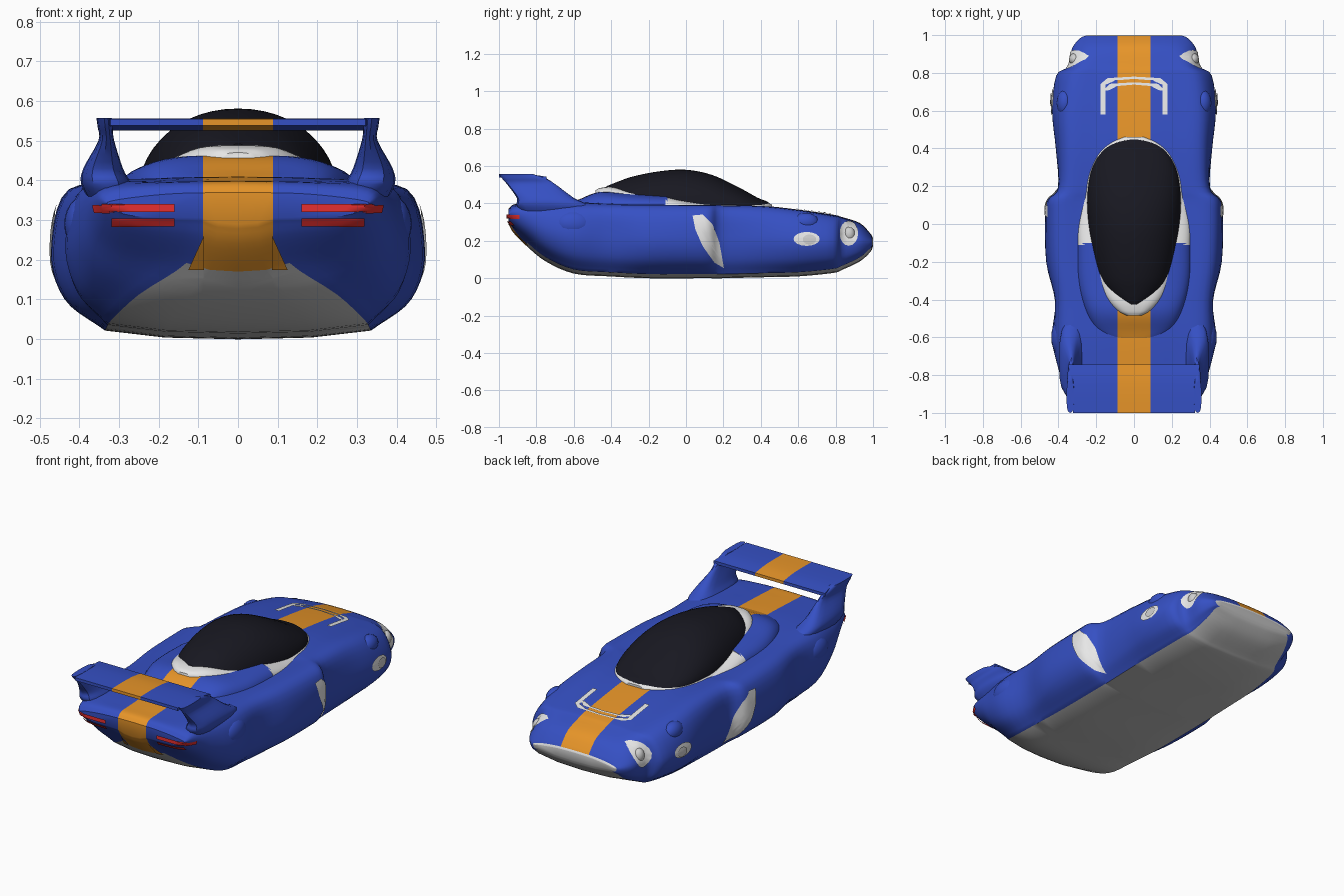
import bpy, bmesh
from math import sin, cos, pi, copysign
from mathutils import Vector
from mathutils.bvhtree import BVHTree

cube = bpy.data.objects.get("Cube")
if cube:
    bpy.data.objects.remove(cube)


def material(name, r, g, b):
    m = bpy.data.materials.new(name)
    m.use_nodes = True
    m.diffuse_color = (r, g, b, 1)
    m.node_tree.nodes["Principled BSDF"].inputs["Base Color"].default_value = (r, g, b, 1)
    return m


blue = material("body blue", .036, .08, .55)
orange = material("stripe orange", .8, .3, .022)
grey = material("floor grey", .52, .52, .52)
white = material("trim white", .8, .8, .8)
glass = material("canopy black", .009, .009, .015)
red = material("light red", .85, .03, .03)
lens = material("lens grey", .62, .62, .62)
STRIPE = .088


def spline(points, steps):
    """Smooth path through tuples of any length."""
    p = [Vector(q) for q in points]
    p = [2 * p[0] - p[1]] + p + [2 * p[-1] - p[-2]]
    out = []
    for a, b, c, d in zip(p, p[1:], p[2:], p[3:]):
        for i in range(steps):
            t = i / steps
            out.append(b + (c - a) * (t / 2) + (2 * a - 5 * b + 4 * c - d) * (t * t / 2)
                       + (3 * b - a - 3 * c + d) * (t ** 3 / 2))
    return out + [p[-2]]


def finish(name, bm, mats):
    bmesh.ops.recalc_face_normals(bm, faces=bm.faces)
    me = bpy.data.meshes.new(name)
    bm.to_mesh(me)
    bm.free()
    ob = bpy.data.objects.new(name, me)
    bpy.context.collection.objects.link(ob)
    for m in mats:
        me.materials.append(m)
    bpy.ops.object.select_all(action='DESELECT')
    ob.select_set(True)
    bpy.context.view_layer.objects.active = ob
    bpy.ops.object.shade_smooth_by_angle(angle=.7)
    return ob


def skin(name, rings, mats, floor=0, striped=False, end_mat=0):
    """Loft closed rings; optional floor faces and centre stripe."""
    bm = bmesh.new()
    vs = [[bm.verts.new(p) for p in r] for r in rings]
    n = len(vs[0])
    for a, b in zip(vs, vs[1:]):
        for j in range(n):
            k = (j + 1) % n
            f = bm.faces.new((a[j], a[k], b[k], b[j]))
            low = j < floor or j >= n - floor
            if low and f.calc_center_median().y > -.845:
                f.material_index = 2
    bm.faces.new(vs[0])
    bm.faces.new(vs[-1]).material_index = end_mat
    if striped:
        for x in (-STRIPE, STRIPE):
            bmesh.ops.bisect_plane(bm, geom=bm.verts[:] + bm.edges[:] + bm.faces[:],
                                   plane_co=(x, 0, 0), plane_no=(1, 0, 0))
        for f in bm.faces:
            if abs(f.calc_center_median().x) < STRIPE and f.material_index == 0:
                f.material_index = 1
    return finish(name, bm, mats)


def dome(name, stations, base, power, mats, **kw):
    """Loft of arched sections given as (y, half width, top)."""
    rings = []
    for y, w, top in spline(stations, 5):
        ring = []
        for i in range(25):
            c, s = cos(pi * i / 24), sin(pi * i / 24)
            ring.append((copysign(abs(c) ** power, c) * w, y, base + (top - base) * max(s, 0) ** power))
        rings.append(ring)
    return skin(name, rings, mats, **kw)


# Main body: y, half width, shoulder x, shoulder z, top z, floor half width, floor z
stations = [
    (-.95, .325, .31, .35, .37, .09, .29), (-.92, .345, .33, .375, .395, .1, .24),
    (-.85, .372, .345, .385, .4, .13, .17), (-.75, .405, .36, .385, .405, .25, .09),
    (-.6, .435, .385, .385, .41, .32, .025), (-.41, .418, .39, .38, .405, .33, .01),
    (-.2, .465, .415, .38, .39, .335, 0), (.05, .47, .425, .378, .385, .335, 0),
    (.13, .455, .42, .378, .385, .335, 0), (.195, .402, .375, .375, .39, .335, 0),
    (.4, .413, .365, .37, .388, .335, .005), (.6, .432, .365, .35, .367, .33, .01),
    (.785, .41, .34, .32, .34, .31, .028), (.835, .345, .295, .31, .327, .29, .045),
    (.93, .325, .26, .27, .295, .27, .09), (.985, .28, .22, .225, .24, .25, .14),
    (1, .24, .18, .205, .215, .21, .17)]
rings = []
for y, w, sx, sz, zt, fw, zb in spline(stations, 4):
    zm = zb + .58 * (zt - zb)
    lip = min(.022, (zm - zb) / 3)
    half = [(0, zb), (fw * .55, zb + lip * .2)]
    half += spline([(fw, zb + lip), (fw + (w - fw) * .75, zb + (zm - zb) * .45), (w, zm),
                    (sx, sz), (sx * .55, sz + (zt - sz) * .8), (0, zt)], 5)
    rings.append([(x, y, z) for x, z in half] + [(-x, y, z) for x, z in half[-2:0:-1]])
body = skin("body", rings, [blue, orange, grey, white], floor=2, striped=True, end_mat=2)
# White lip around the nose opening
for f in body.data.polygons:
    if f.center.y > .996 and f.material_index < 2:
        f.material_index = 3 if f.normal.z > 0 else 2

# Engine cover, white cockpit surround and canopy
dome("engine_cover", [(-.63, .1, .4), (-.57, .2, .422), (-.46, .26, .462), (-.3, .3, .454),
                      (-.1, .305, .447)], .33, .55, [blue, orange, white], striped=True, end_mat=2)
dome("side_intake", [(-.11, .302, .442), (-.03, .302, .424), (.06, .293, .408), (.2, .263, .4)],
     .34, .5, [white])
dome("canopy_rim", [(-.485, .05, .47), (-.46, .1, .482), (-.4, .155, .488), (-.3, .2, .474),
                    (-.1, .243, .459), (.1, .268, .416), (.25, .255, .41), (.37, .2, .406),
                    (.43, .13, .402), (.46, .06, .395)], .34, .5, [white])
dome("canopy", [(-.425, .05, .492), (-.405, .1, .5), (-.36, .148, .518), (-.28, .19, .545),
                (-.14, .223, .572), (0, .242, .58), (.14, .248, .552), (.28, .228, .487),
                (.38, .175, .432), (.43, .11, .412), (.447, .05, .4)], .38, .96, [glass])

# Rear wing
wing = [[(w, y, z), (-w, y, z), (-w, y, z - .017), (w, y, z - .017)]
        for y, w, z in spline([(-1, .322, .555), (-.9, .33, .556), (-.82, .338, .553), (-.745, .348, .543)], 4)]
skin("rear_wing", wing, [blue, orange], striped=True)

# Fins rising from the rear fenders: z, back y, front y, inner x, outer x
fin_levels = spline([(.34, -.87, -.5, .27, .37), (.39, -.905, -.52, .27, .395), (.43, -.905, -.6, .29, .39),
                     (.5, -.955, -.695, .312, .352), (.535, -.985, -.75, .316, .354),
                     (.557, -1, -.82, .318, .357)], 4)
for side, label in ((1, "left"), (-1, "right")):
    fin = []
    for z, y0, y1, x0, x1 in fin_levels:
        ring = []
        for i in range(16):
            c, s = cos(pi * i / 8), sin(pi * i / 8)
            c, s = (copysign(abs(v) ** .7, v) for v in (c, s))
            ring.append((side * (x0 + x1 + c * (x1 - x0)) / 2, (y0 + y1 + s * (y1 - y0)) / 2, z))
        fin.append(ring)
    skin(label + "_fin", fin, [blue])

surface = BVHTree.FromObject(body, bpy.context.evaluated_depsgraph_get())


def plate(name, outline, place, aim, mat, lift=.004):
    """Thin patch laid on the body along a projection direction."""
    pts = []
    for a, b in zip(outline, outline[1:] + outline[:1]):
        pts += [Vector(a).lerp(Vector(b), i / 4) for i in range(4)]
    mid = sum(pts, Vector((0, 0))) / len(pts)
    aim = Vector(aim)

    def project(p):
        start = Vector(place(*p))
        hit, normal, _, _ = surface.ray_cast(start, aim)
        if hit is None:
            hit, normal, _, _ = surface.find_nearest(start + aim * 1.1)
        return hit - aim * lift + normal * lift * .5

    bm = bmesh.new()
    loops = [[bm.verts.new(project(mid.lerp(p, s))) for p in pts] for s in (1, .75, .5, .25)]
    for a, b in zip(loops, loops[1:]):
        for j in range(len(pts)):
            k = (j + 1) % len(pts)
            bm.faces.new((a[j], a[k], b[k], b[j]))
    bm.faces.new(loops[-1])
    finish(name, bm, [mat])


def oval(cy, cz, ry, rz):
    return [(cy + ry * cos(pi * i / 8), cz + rz * sin(pi * i / 8)) for i in range(16)]


def box(x0, x1, y0, y1):
    return [(x0, y0), (x1, y0), (x1, y1), (x0, y1)]


def ball(name, loc, scale, mat):
    bm = bmesh.new()
    bmesh.ops.create_uvsphere(bm, u_segments=20, v_segments=12, radius=1)
    ob = finish(name, bm, [mat])
    ob.location, ob.scale = loc, scale


scoop = [(.035, .335), (.09, .34), (.14, .29), (.178, .19), (.203, .055), (.15, .085), (.09, .17), (.05, .26)]
vent = [(0, .768), (.11, .764), (.155, .735), (.178, .74), (.14, .772), (0, .78)]
for side, label in ((1, "left_"), (-1, "right_")):
    from_side = lambda y, z: (side * 1.5, y, z)
    from_back = lambda x, z: (side * x, -2, z)
    from_top = lambda x, y: (side * x, y, 1.4)
    inward, down, ahead = (-side, 0, 0), (0, 0, -1), (0, 1, 0)
    # Side scoops and lamps
    plate(label + "scoop", scoop, from_side, inward, white)
    plate(label + "headlight", oval(.87, .24, .05, .066), from_side, inward, white)
    ball(label + "headlight_lens", (side * .314, .872, .235), (.03, .032, .04), lens)
    plate(label + "side_lamp", oval(.645, .21, .07, .037), from_side, inward, white)
    plate(label + "side_lamp_lens", oval(.66, .207, .036, .026), from_side, inward, lens, .008)
    # Tail lamps, wrapping round the corners
    plate(label + "upper_tail_lamp", box(.16, .342, .32, .341), from_back, ahead, red, .006)
    plate(label + "lower_tail_lamp", box(.16, .318, .285, .306), from_back, ahead, red, .006)
    plate(label + "corner_lamp", box(-.94, -.89, .318, .338), from_side, inward, red)
    # Stripe flare under the tail
    plate(label + "stripe_flare", [(.086, .26), (.125, .175), (.086, .175)], from_back, ahead, orange, .003)
    # Hood vent edges
    plate(label + "vent_edge", box(.15, .178, .58, .74), from_top, down, white)
    plate(label + "vent_lip", vent, from_top, down, white)
    plate(label + "vent_inner_lip", [(x * .9, y - .03) for x, y in vent], from_top, down, white)
    # Fender bulges
    ball(label + "rear_bulge", (side * .388, -.6, .29), (.05, .1, .07), blue)
    ball(label + "front_bulge", (side * .365, .64, .3), (.045, .07, .05), blue)
